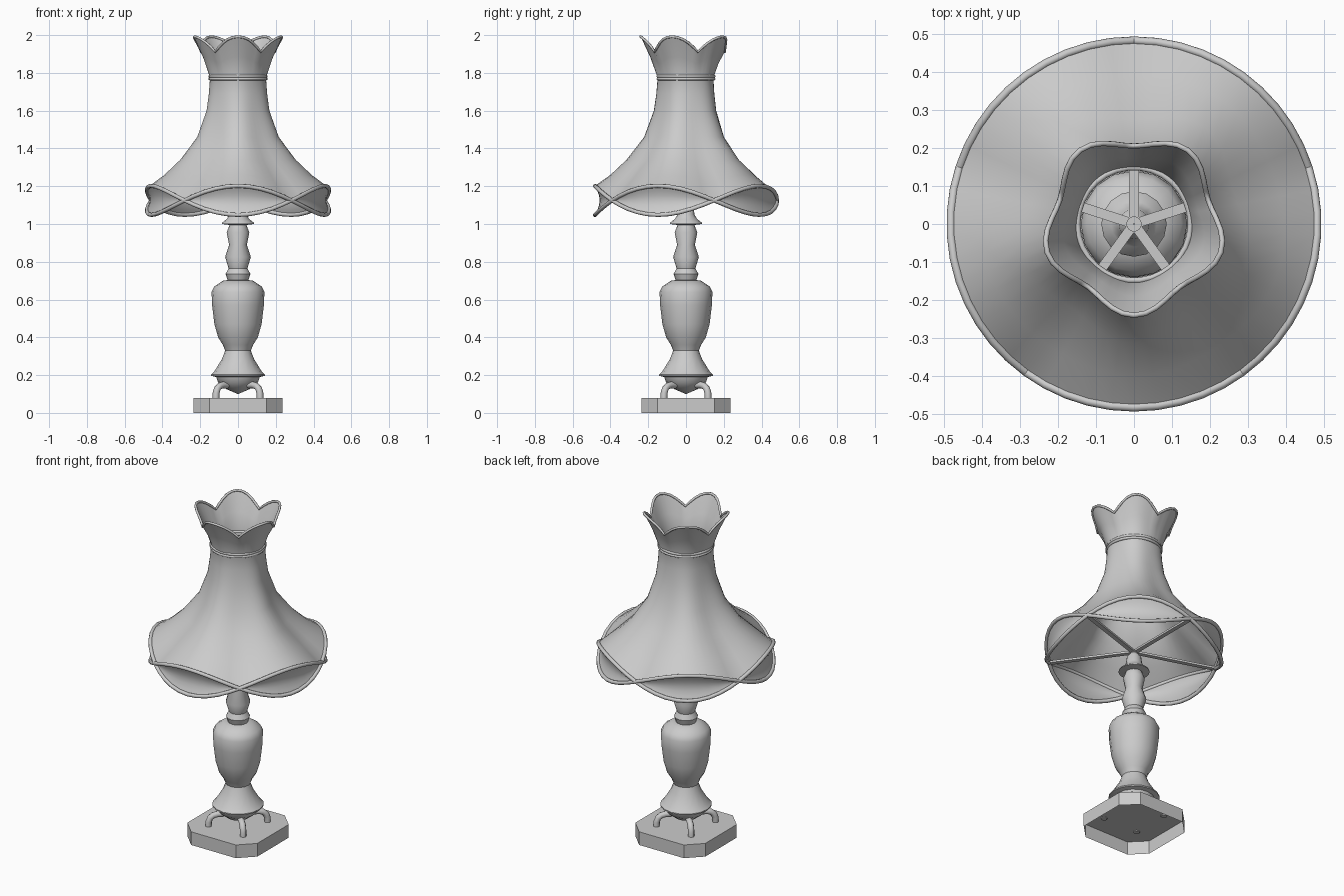
import bpy, math
from math import sin, cos, pi, radians

if "Cube" in bpy.data.objects:
    bpy.data.objects.remove(bpy.data.objects["Cube"])

N = 50                      # segments round the shade (10 per lobe)
LOBE_Z, LOBE_A = 1.125, 0.077
RIM_R = 0.482


def mesh_object(name, verts, faces, angle=35):
    me = bpy.data.meshes.new(name)
    me.from_pydata(verts, [], faces)
    me.shade_smooth()
    me.set_sharp_from_angle(angle=radians(angle))
    ob = bpy.data.objects.new(name, me)
    bpy.context.collection.objects.link(ob)
    return ob


def grid_faces(rows, cols, closed):
    last = cols if closed else cols - 1
    return [(r * cols + c, r * cols + (c + 1) % cols,
             (r + 1) * cols + (c + 1) % cols, (r + 1) * cols + c)
            for r in range(rows - 1) for c in range(last)]


def lathe(name, profile, sides=16):
    verts = [(r * cos(2 * pi * i / sides), r * sin(2 * pi * i / sides), z)
             for r, z in profile for i in range(sides)]
    return mesh_object(name, verts, grid_faces(len(profile), sides, True))


def tube(name, points, radius, closed=False):
    cu = bpy.data.curves.new(name, 'CURVE')
    cu.dimensions = '3D'
    cu.bevel_depth = radius
    cu.bevel_resolution = 2
    cu.use_fill_caps = not closed
    sp = cu.splines.new('POLY')
    sp.points.add(len(points) - 1)
    for p, co in zip(sp.points, points):
        p.co = (*co, 1)
    sp.use_cyclic_u = closed
    ob = bpy.data.objects.new(name, cu)
    bpy.context.collection.objects.link(ob)
    return ob


def polar(r, a, z):
    return (r * cos(a), r * sin(a), z)


# Base: square plate with cut corners, open underneath
h, k = 0.235, 0.15
outline = [(-k, -h), (k, -h), (h, -k), (h, k), (k, h), (-k, h), (-h, k), (-h, -k)]
verts = [(x, y, z) for z in (0, 0.08) for x, y in outline]
mesh_object("base", verts, grid_faces(2, 8, True) + [tuple(range(8, 16))], 20)

# Four bent feet between base and column
leg = [(0.165, 0.075), (0.164, 0.105), (0.155, 0.128), (0.138, 0.142), (0.115, 0.147), (0.08, 0.147)]
for i in range(4):
    a = radians(45 + 90 * i)
    tube(f"foot_{i + 1}", [polar(r, a, z) for r, z in leg], 0.018)

# Turned column
lathe("column", [
    (0.001, 0.10), (0.06, 0.125), (0.105, 0.16), (0.115, 0.19), (0.142, 0.196), (0.142, 0.203),
    (0.125, 0.22), (0.085, 0.285), (0.068, 0.33), (0.08, 0.36), (0.105, 0.40), (0.125, 0.47),
    (0.137, 0.57), (0.14, 0.64), (0.125, 0.67), (0.08, 0.70), (0.055, 0.703), (0.066, 0.735),
    (0.05, 0.765), (0.068, 0.825), (0.047, 0.89), (0.06, 0.955), (0.045, 0.995), (0.086, 1.0),
    (0.083, 1.008), (0.06, 1.025), (0.045, 1.05), (0.04, 1.09), (0.02, 1.115), (0.02, 1.135),
    (0.001, 1.135)])

# Shade: each row gives z, r at the five ridges and z, r between them
rows = [(1.992, 0.24, 1.912, 0.205), (1.885, 0.19, 1.85, 0.172), (1.775, 0.150, 1.775, 0.145),
        (1.69, 0.157, 1.69, 0.15), (1.60, 0.170, 1.60, 0.16), (1.46, 0.222, 1.46, 0.20),
        (1.34, 0.315, 1.335, 0.275), (1.26, 0.40, 1.22, 0.39),
        (LOBE_Z + LOBE_A, RIM_R, LOBE_Z, RIM_R)]


def shade_point(row, i):
    zc, rc, zm, rm = row
    w = abs(cos(5 * pi * i / N))
    a = -pi / 2 + 2 * pi * i / N
    return polar(rm + (rc - rm) * w * w, a, zm + (zc - zm) * w)


mesh_object("shade", [shade_point(r, i) for r in rows for i in range(N)],
            grid_faces(len(rows), N, True), 40)
tube("crown_trim", [shade_point(rows[0], i) for i in range(N)], 0.007, True)

# Neck rings
for n, z in enumerate((1.782, 1.768)):
    tube(f"neck_ring_{n + 1}", [polar(0.149, 2 * pi * i / 30, z) for i in range(30)], 0.008, True)

# Rim trim: one wave that winds twice round and crosses itself five times
tube("rim_trim", [polar(RIM_R, -pi / 2 + 2 * pi * i / N,
                        LOBE_Z + LOBE_A * cos(5 * pi * i / N)) for i in range(2 * N)], 0.011, True)

# Concave lens panels between the crossings
for n in range(5):
    verts = []
    for j in range(7):
        v = j / 6
        for i in range(11):
            w = sin(pi * i / 10)
            a = -pi / 2 + 2 * pi * (n + i / 10 - 0.5) / 5
            verts.append(polar(RIM_R - 0.025 * w * sin(pi * v), a,
                               LOBE_Z + LOBE_A * w * (1 - 2 * v)))
    mesh_object(f"rim_panel_{n + 1}", verts, grid_faces(7, 11, False))

# Flat spokes carrying the shade
for n in range(5):
    bpy.ops.mesh.primitive_cube_add(size=1)
    ob = bpy.context.object
    ob.name = f"spoke_{n + 1}"
    a = radians(90 + 72 * n)
    ob.scale = (0.47, 0.026, 0.012)
    ob.location = polar(0.245, a, LOBE_Z)
    ob.rotation_euler = (0, 0, a)
